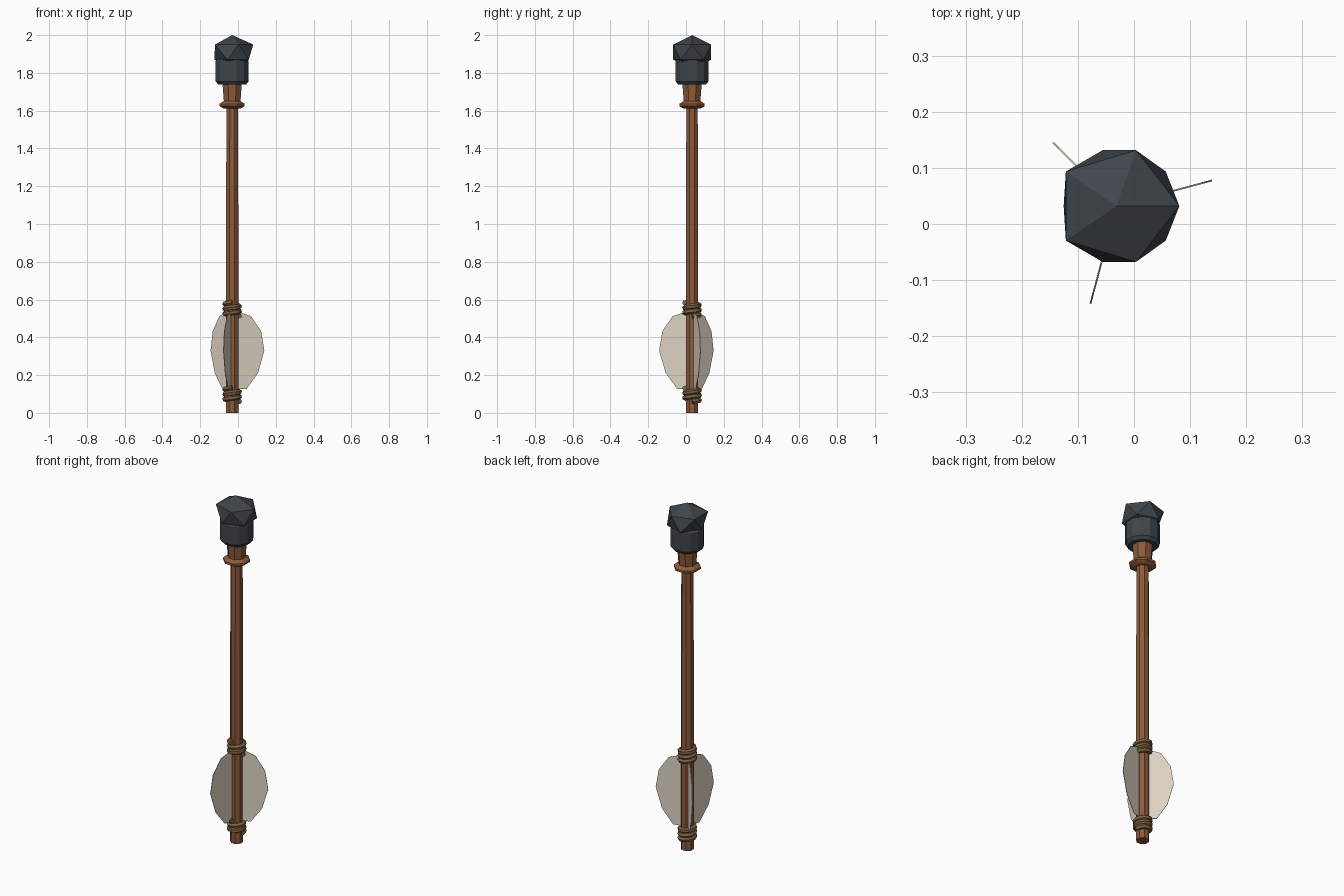
import bpy, bmesh, math
from mathutils import Matrix, Vector

cube = bpy.data.objects.get("Cube")
if cube:
    bpy.data.objects.remove(cube, do_unlink=True)

AXIS = Vector((-0.031, 0.032, 0))


def material(name, rgb):
    m = bpy.data.materials.new(name)
    m.use_nodes = True
    m.diffuse_color = (*rgb, 1)
    m.node_tree.nodes["Principled BSDF"].inputs["Base Color"].default_value = (*rgb, 1)
    return m


wood = material("reddish wood", (0.27, 0.105, 0.043))
rope = material("rope tan", (0.21, 0.125, 0.055))
stone = material("dark slate", (0.05, 0.06, 0.07))
feather = material("feather cream", (0.72, 0.64, 0.54))


def add(name, bm, mat):
    bmesh.ops.recalc_face_normals(bm, faces=bm.faces)
    mesh = bpy.data.meshes.new(name)
    bm.to_mesh(mesh)
    bm.free()
    mesh.materials.append(mat)
    ob = bpy.data.objects.new(name, mesh)
    ob.location = AXIS
    bpy.context.collection.objects.link(ob)
    return ob


def lathe(name, profile, sides, mat):
    """Capped flat-faced solid from (radius, height) pairs."""
    bm = bmesh.new()
    rings = []
    for r, z in profile:
        angles = [2 * math.pi * (i + 0.5) / sides for i in range(sides)]
        rings.append([bm.verts.new((r * math.cos(a), r * math.sin(a), z)) for a in angles])
    for low, high in zip(rings, rings[1:]):
        for i in range(sides):
            j = (i + 1) % sides
            bm.faces.new((low[i], low[j], high[j], high[i]))
    bm.faces.new(rings[0])
    bm.faces.new(rings[-1])
    return add(name, bm, mat)


# Wooden shaft, socket and its ring
lathe("shaft", [(0.035, 0), (0.035, 1.1), (0.032, 1.66)], 8, wood)
lathe("socket", [(0.046, 1.63), (0.056, 1.75)], 8, wood)
lathe("socket_ring", [(0.05, 1.612), (0.072, 1.624), (0.072, 1.636), (0.05, 1.65)], 8, wood)

# Dark collar with bevelled rims
lathe("collar", [(0.076, 1.738), (0.09, 1.755), (0.09, 1.862), (0.077, 1.88)], 12, stone)

# Faceted stone head, narrowed below its upper ring
bm = bmesh.new()
bmesh.ops.create_icosphere(bm, subdivisions=1, radius=1)
for v in bm.verts:
    if v.co.z < 0:
        v.co.x = v.co.x * 0.9 + 0.05
    v.co = Vector((v.co.x * 0.125, v.co.y * 0.117, v.co.z * 0.09 + 1.91))
add("stone_head", bm, stone)

# Three feather vanes around the shaft
OUTLINE = [(0, 0.535), (0.2, 0.535), (0.59, 0.512), (0.9, 0.433), (1, 0.329),
           (0.8, 0.21), (0.45, 0.127), (0, 0.127)]
for name, angle, reach in (("feather_left", 15, 0.176),
                           ("feather_back", 135, 0.16),
                           ("feather_front", 255, 0.18)):
    bm = bmesh.new()
    face = bm.faces.new([bm.verts.new((u * reach, -0.0015, z)) for u, z in OUTLINE])
    side = bmesh.ops.extrude_face_region(bm, geom=[face])["geom"]
    bmesh.ops.translate(bm, vec=(0, 0.003, 0),
                        verts=[g for g in side if isinstance(g, bmesh.types.BMVert)])
    bm.transform(Matrix.Rotation(math.radians(angle), 4, "Z"))
    add(name, bm, feather)


# Coiled rope bindings above and below the vanes
def binding(name, z, turns=2.75, pitch=0.026, steps=12):
    curve = bpy.data.curves.new(name, "CURVE")
    curve.dimensions = "3D"
    curve.bevel_depth = 0.0145
    curve.bevel_resolution = 1
    curve.use_fill_caps = True
    count = int(turns * steps) + 1
    spline = curve.splines.new("POLY")
    spline.points.add(count - 1)
    for i, p in enumerate(spline.points):
        a = 2 * math.pi * i / steps
        p.co = (0.038 * math.cos(a), 0.038 * math.sin(a), z + pitch * i / steps, 1)
    curve.materials.append(rope)
    ob = bpy.data.objects.new(name, curve)
    ob.location = AXIS
    bpy.context.collection.objects.link(ob)
    bpy.ops.object.select_all(action="DESELECT")
    ob.select_set(True)
    bpy.context.view_layer.objects.active = ob
    bpy.ops.object.convert(target="MESH")
    bpy.ops.object.shade_smooth_by_angle(angle=math.radians(50))


binding("upper_binding", 0.512)
binding("lower_binding", 0.06)
